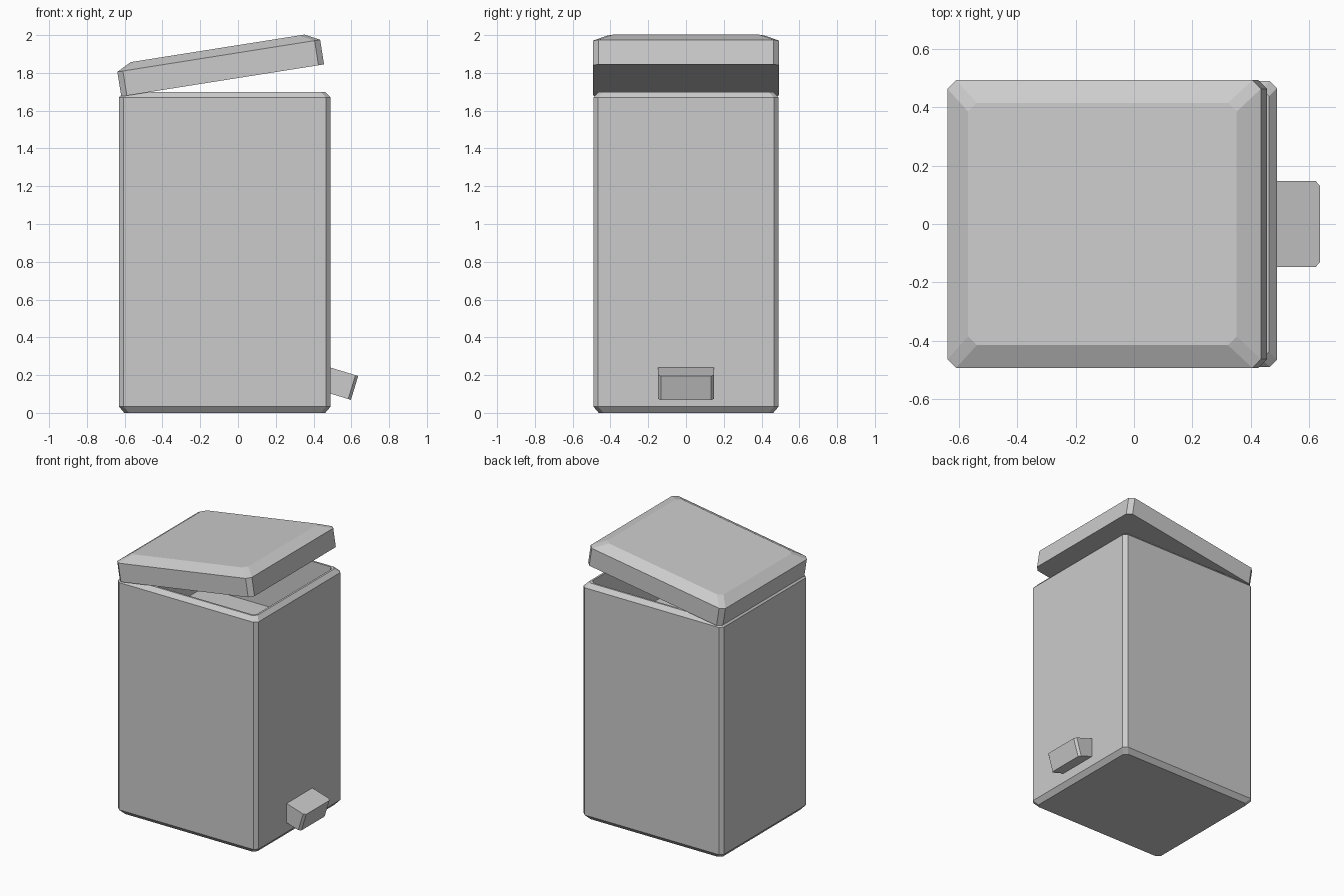
import bpy, bmesh, math

if "Cube" in bpy.data.objects:
    bpy.data.objects.remove(bpy.data.objects["Cube"])


def ring(x0, x1, hy, c, inset, z):
    """Rectangle with cut corners, shrunk by inset, at height z."""
    x0, x1, hy = x0 + inset, x1 - inset, hy - inset
    return [(x0 + c, -hy, z), (x1 - c, -hy, z), (x1, -hy + c, z), (x1, hy - c, z),
            (x1 - c, hy, z), (x0 + c, hy, z), (x0, hy - c, z), (x0, -hy + c, z)]


def loft(name, rings, loc=(0, 0, 0), tilt=0):
    """Join rings with quads and cap both ends."""
    bm = bmesh.new()
    loops = [[bm.verts.new(p) for p in r] for r in rings]
    for a, b in zip(loops, loops[1:]):
        for i in range(len(a)):
            j = (i + 1) % len(a)
            bm.faces.new((a[i], a[j], b[j], b[i]))
    bm.faces.new(loops[0][::-1])
    bm.faces.new(loops[-1])
    bmesh.ops.recalc_face_normals(bm, faces=bm.faces[:])
    mesh = bpy.data.meshes.new(name)
    bm.to_mesh(mesh)
    bm.free()
    ob = bpy.data.objects.new(name, mesh)
    ob.location = loc
    ob.rotation_euler = (0, math.radians(tilt), 0)
    bpy.context.collection.objects.link(ob)
    return ob


# Body: chamfered box with a recessed opening at the top
loft("bin_body", [ring(-0.63, 0.49, 0.49, 0.025, i, z) for i, z in (
    (0.028, 0), (0, 0.033), (0, 1.67), (0.028, 1.70), (0.042, 1.70), (0.042, 1.28))])

# Lid: raised at the front, hinged along the left edge
loft("lid", [ring(0, 1.087, 0.493, 0.03, i, z) for i, z in (
    (0, 0), (0, 0.132), (0.078, 0.172))], (-0.618, 0, 1.675), -9.0)

# Foot pedal: sloping block on the right side
loft("pedal", [ring(-0.05, 0.153, 0.147, 0.015, 0, z) for z in (-0.132, 0)],
     (0.49, 0, 0.24), 17)
